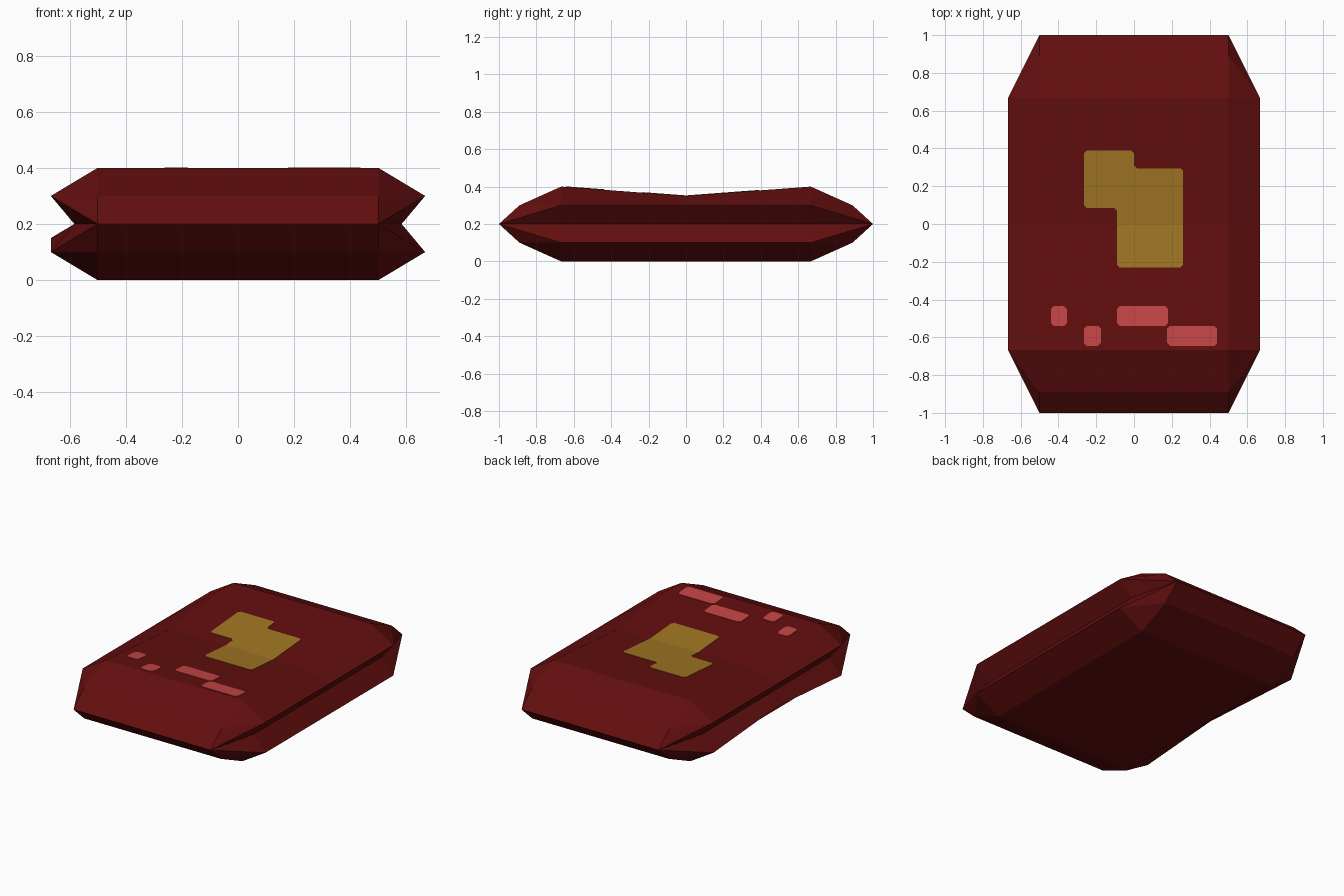
import bpy, bmesh

cube = bpy.data.objects.get("Cube")
if cube:
    bpy.data.objects.remove(cube, do_unlink=True)

SHOULDER = 0.667   # where the flat part ends along y
TOP, DIP = 0.4, 0.05


def make_material(name, rgb):
    mat = bpy.data.materials.new(name)
    mat.use_nodes = True
    color = (*rgb, 1)
    mat.diffuse_color = color
    bsdf = mat.node_tree.nodes["Principled BSDF"]
    bsdf.inputs["Base Color"].default_value = color
    bsdf.inputs["Roughness"].default_value = 0.9
    return mat


def add_object(name, bm, mat):
    bmesh.ops.recalc_face_normals(bm, faces=bm.faces)
    mesh = bpy.data.meshes.new(name)
    bm.to_mesh(mesh)
    bm.free()
    mesh.materials.append(mat)
    obj = bpy.data.objects.new(name, mesh)
    bpy.context.collection.objects.link(obj)
    return obj


def build_packet(mat):
    bm = bmesh.new()

    def ring(y, top, left_lip):
        # Grooved cross-section, clockwise from the upper +x shoulder
        right = [(.5, top), (.667, .3), (.583, .2), (.667, .1), (.5, 0)]
        left = [(-x, z) for x, z in reversed(right)]
        left[1] = (-.667, left_lip)
        return [bm.verts.new((x, y, z)) for x, z in right + left]

    front = ring(-SHOULDER, TOP, .1)
    middle = ring(0, TOP - DIP, .15)
    back = ring(SHOULDER, TOP, .1)
    for a, b in ((front, middle), (middle, back)):
        for i in range(len(a)):
            j = (i + 1) % len(a)
            bm.faces.new((a[i], a[j], b[j], b[i]))

    # Pointed ends with folded corners
    for rim, s in ((front, -1), (back, 1)):
        edge = {}
        for side in (1, -1):
            edge[side] = [bm.verts.new((.5 * side, y * s, z))
                          for y, z in ((.89, .3), (1, .2), (.89, .1))]
            shoulder, lip, groove, low_lip, base = rim[:5] if side > 0 else rim[:4:-1]
            upper, tip, lower = edge[side]
            for tri in ((shoulder, lip, upper), (upper, lip, tip),
                        (lip, groove, tip), (groove, low_lip, tip),
                        (tip, low_lip, lower), (lower, low_lip, base)):
                bm.faces.new(tri)
        right = [rim[0]] + edge[1] + [rim[4]]
        left = [rim[9]] + edge[-1] + [rim[5]]
        for i in range(4):
            bm.faces.new((right[i], right[i + 1], left[i + 1], left[i]))
    return add_object("packet_body", bm, mat)


def build_patch(name, outline, mat, cut=0.015):
    # Thin painted plate with clipped corners, following the folded top
    points = []
    for i, (x, y) in enumerate(outline):
        for nx, ny in (outline[i - 1], outline[(i + 1) % len(outline)]):
            length = abs(nx - x) + abs(ny - y)
            points.append((x + (nx - x) / length * cut, y + (ny - y) / length * cut))
    bm = bmesh.new()
    bm.faces.new([bm.verts.new((x, y, 0)) for x, y in points])
    bmesh.ops.bisect_plane(bm, geom=bm.verts[:] + bm.edges[:] + bm.faces[:],
                           plane_co=(0, 0, 0), plane_no=(0, 1, 0))
    lower = bm.faces[:]
    for v in bm.verts:
        v.co.z = TOP - DIP + DIP * abs(v.co.y) / SHOULDER - .002
    grown = bmesh.ops.extrude_face_region(bm, geom=lower, use_keep_orig=True)
    for v in grown["geom"]:
        if isinstance(v, bmesh.types.BMVert):
            v.co.z += .005
    return add_object(name, bm, mat)


def rectangle(x0, x1, y0, y1):
    return [(x0, y0), (x1, y0), (x1, y1), (x0, y1)]


red = make_material("dark_red", (.125, .0045, .0045))
gold = make_material("mustard", (.35, .18, .017))
pink = make_material("coral_pink", (.56, .06, .06))

build_packet(red)

# Stepped emblem and the small dashes below it
build_patch("mustard_emblem", [(-.265, .39), (0, .39), (0, .295), (.26, .295),
                               (.26, -.23), (-.09, -.23), (-.09, .085), (-.265, .085)], gold)
dashes = [(-.44, -.355, -.54, -.435), (-.265, -.175, -.645, -.54),
          (-.09, .18, -.54, -.435), (.175, .44, -.645, -.54)]
for n, box in enumerate(dashes, 1):
    build_patch(f"pink_dash_{n}", rectangle(*box), pink)
